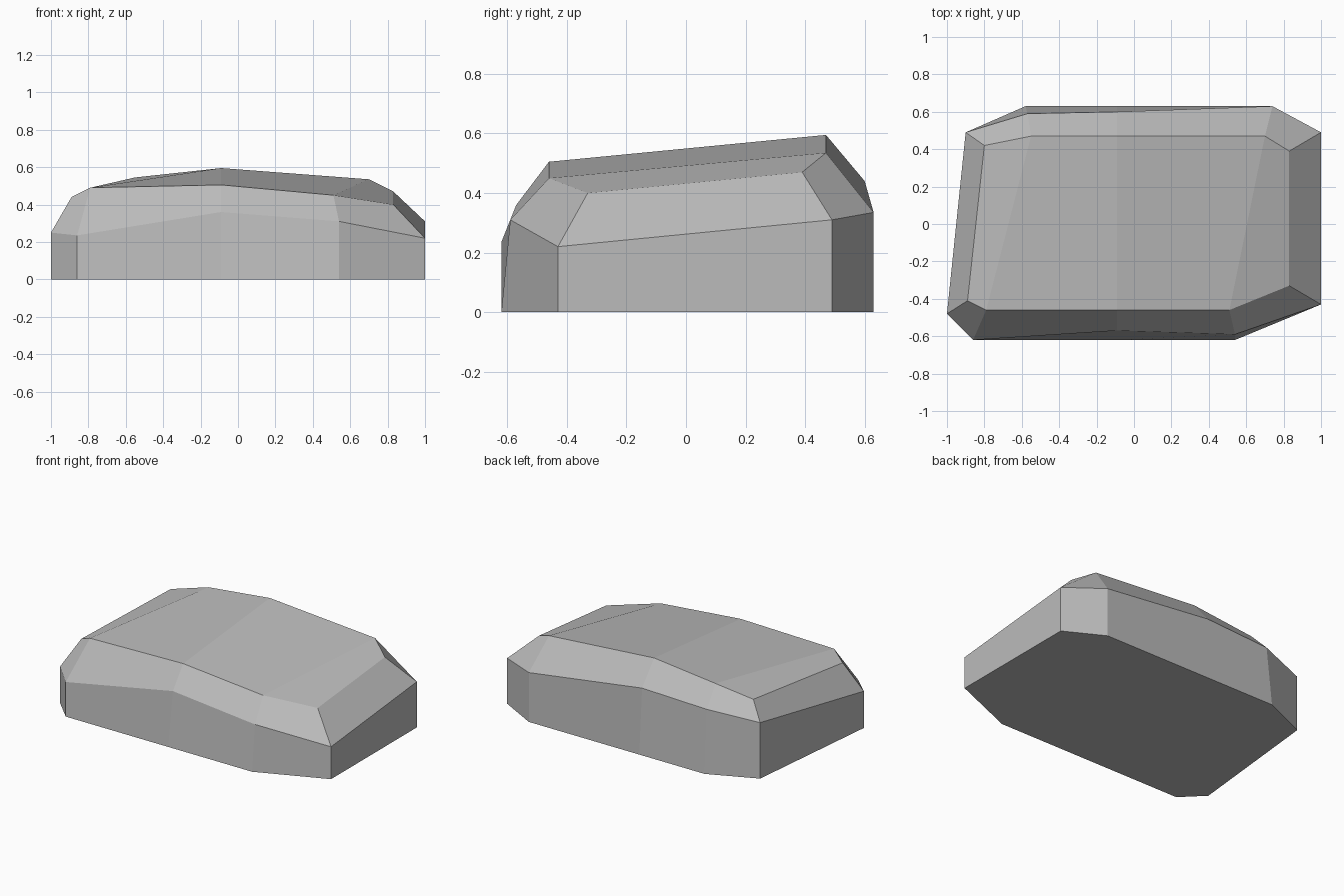
import bpy
import bmesh

# Remove the default cube only
default_cube = bpy.data.objects.get("Cube")
if default_cube:
    bpy.data.objects.remove(default_cube, do_unlink=True)


def make_material(name, color):
    """Create one plain matte material."""
    material = bpy.data.materials.new(name)
    material.use_nodes = True
    material.diffuse_color = color
    shader = material.node_tree.nodes["Principled BSDF"]
    shader.inputs["Base Color"].default_value = color
    shader.inputs["Roughness"].default_value = 1
    return material


def add_ring(bm, front, back):
    """Add a closed loop: front runs left to right, back returns right to left."""
    points = front + list(reversed(back))
    return [bm.verts.new(point) for point in points]


def bridge_rings(bm, lower, upper):
    """Join two loops of equal length with a band of quads."""
    count = len(lower)
    for i in range(count):
        j = (i + 1) % count
        bm.faces.new((lower[i], lower[j], upper[j], upper[i]))


def cap_with_strips(bm, ring):
    """Close the crown with front-to-back strips, keeping the facet creases."""
    half = len(ring) // 2
    front = ring[:half]
    back = list(reversed(ring[half:]))
    for i in range(half - 1):
        bm.faces.new((front[i], front[i + 1], back[i + 1], back[i]))


# Footprint on the ground
base_front = [(-1, -.48, 0), (-.86, -.62, 0), (-.09, -.62, 0), (.54, -.62, 0), (1, -.43, 0)]
base_back = [(-.9, .49, 0), (-.58, .63, 0), (-.09, .63, 0), (.74, .63, 0), (1, .49, 0)]

# Shoulder where the upright walls start to slope inward
shoulder_front = [(-1, -.48, .25), (-.86, -.62, .235), (-.09, -.57, .36),
                  (.54, -.59, .31), (1, -.43, .22)]
shoulder_back = [(-.9, .49, .38), (-.57, .59, .42), (-.09, .6, .44),
                 (.74, .63, .335), (1, .49, .31)]

# Rim of the gently tilted crown
crown_front = [(-.89, -.41, .44), (-.79, -.46, .49), (-.09, -.46, .505),
               (.51, -.46, .45), (.83, -.33, .4)]
crown_back = [(-.8, .42, .485), (-.55, .47, .545), (-.09, .47, .595),
              (.7, .47, .535), (.83, .39, .47)]

# Assemble the rock from its three loops
bm = bmesh.new()
base = add_ring(bm, base_front, base_back)
shoulder = add_ring(bm, shoulder_front, shoulder_back)
crown = add_ring(bm, crown_front, crown_back)
bridge_rings(bm, base, shoulder)
bridge_rings(bm, shoulder, crown)
cap_with_strips(bm, crown)
bm.faces.new(list(reversed(base)))
bmesh.ops.recalc_face_normals(bm, faces=bm.faces[:])

# Flat shaded stone object
mesh = bpy.data.meshes.new("flat_rock")
bm.to_mesh(mesh)
bm.free()
mesh.materials.append(make_material("stone grey", (.5, .5, .5, 1)))
rock = bpy.data.objects.new("flat_rock", mesh)
bpy.context.collection.objects.link(rock)
